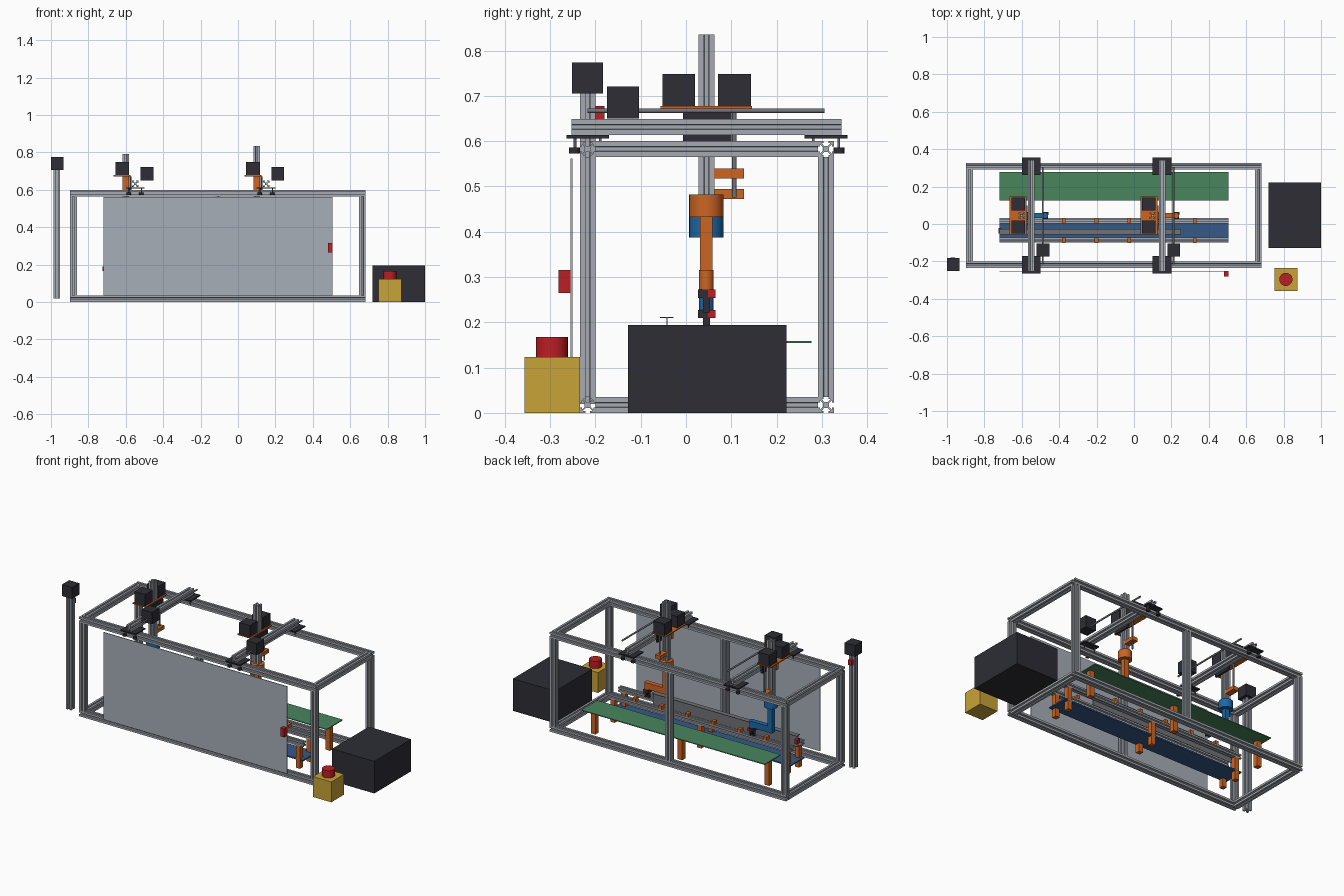
import bpy, bmesh
from mathutils import Matrix, Vector

if "Cube" in bpy.data.objects:
    bpy.data.objects.remove(bpy.data.objects["Cube"], do_unlink=True)


def material(name, rgb):
    m = bpy.data.materials.new(name)
    m.use_nodes = True
    m.diffuse_color = (*rgb, 1)
    m.node_tree.nodes["Principled BSDF"].inputs["Base Color"].default_value = (*rgb, 1)
    return m


ALU = material("aluminium", (0.38, 0.41, 0.45))
PANEL = material("panel grey", (0.39, 0.43, 0.48))
BLACK = material("black", (0.026, 0.026, 0.036))
ORANGE = material("orange", (0.60, 0.13, 0.017))
BLUE = material("arm blue", (0.013, 0.14, 0.38))
BELT = material("belt blue", (0.035, 0.10, 0.24))
GREEN = material("green", (0.065, 0.24, 0.11))
YELLOW = material("yellow", (0.58, 0.37, 0.038))
RED = material("red", (0.51, 0.013, 0.017))
STEEL = material("steel", (0.16, 0.17, 0.19))


def finish(name, bm, mat):
    bmesh.ops.recalc_face_normals(bm, faces=bm.faces)
    me = bpy.data.meshes.new(name)
    bm.to_mesh(me)
    bm.free()
    me.materials.append(mat)
    ob = bpy.data.objects.new(name, me)
    bpy.context.collection.objects.link(ob)
    return ob


def box(name, mat, x, y, z):
    """Box from three (low, high) ranges."""
    bm = bmesh.new()
    bmesh.ops.create_cube(bm, size=1)
    for v in bm.verts:
        v.co = [(lo + hi) / 2 + c * (hi - lo) for c, (lo, hi) in zip(v.co, (x, y, z))]
    return finish(name, bm, mat)


def span(c, half):
    return (c - half, c + half)


def aim(start, end):
    """Matrix taking local z to the line from start to end."""
    a, b = Vector(start), Vector(end)
    d = b - a
    if abs(d.z) > 0.9 * d.length:
        rot = Matrix.Identity(4)
    elif abs(d.x) > abs(d.y):
        rot = Matrix(((0, 0, 1, 0), (1, 0, 0, 0), (0, 1, 0, 0), (0, 0, 0, 1)))
    else:
        rot = Matrix(((0, 1, 0, 0), (0, 0, 1, 0), (1, 0, 0, 0), (0, 0, 0, 1)))
    return Matrix.Translation((a + b) / 2) @ rot, d.length


def rod(name, mat, start, end, r, sides=24):
    mtx, length = aim(start, end)
    bm = bmesh.new()
    bmesh.ops.create_cone(bm, cap_ends=True, segments=sides, radius1=r, radius2=r,
                          depth=length, matrix=mtx)
    for f in bm.faces:
        f.smooth = len(f.verts) == 4
    for e in bm.edges:
        e.smooth = all(f.smooth for f in e.link_faces)
    return finish(name, bm, mat)


# One quarter of the slotted bar section, turned four times
QUARTER = [(1, 1), (.3, 1), (.3, .75), (.6, .75), (.25, .38),
           (-.25, .38), (-.6, .75), (-.3, .75), (-.3, 1)]


def bar(name, start, end, size=0.035):
    mtx, length = aim(start, end)
    h = size / 2
    pts = []
    for turn in range(4):
        for x, y in QUARTER:
            for _ in range(turn):
                x, y = -y, x
            pts.append((x * h, y * h))
    bm = bmesh.new()
    face = bm.faces.new([bm.verts.new((x, y, -length / 2)) for x, y in pts])
    ext = bmesh.ops.extrude_face_region(bm, geom=[face], use_keep_orig=True)
    top = [v for v in ext["geom"] if isinstance(v, bmesh.types.BMVert)]
    bmesh.ops.translate(bm, verts=top, vec=(0, 0, length))
    bmesh.ops.transform(bm, matrix=mtx, verts=bm.verts)
    return finish(name, bm, ALU)


# Main frame
X0, X1, YF, YB, H = -0.897, 0.682, -0.217, 0.309, 0.6
XL, XR, LOW, TOP = X0 + .0175, X1 - .0175, .0175, H - .0175
for z, level in ((LOW, "lower"), (TOP, "upper")):
    for y, side in ((YF, "front"), (YB, "back")):
        bar(f"{level}_{side}_rail", (X0, y, z), (X1, y, z))
    for x, side in ((XL, "right"), (XR, "left")):
        bar(f"{level}_{side}_rail", (x, YF + .0175, z), (x, YB - .0175, z))
for y, side in ((YF, "front"), (YB, "back")):
    for x, pos in ((XL, "right"), ((XL + XR) / 2, "middle"), (XR, "left")):
        bar(f"{side}_{pos}_post", (x, y, .035), (x, y, H - .035))

# Front guard panel and its switch
LONG = (-0.72, 0.505)
box("guard_panel", PANEL, LONG, span(-.253, .002), (.035, .562))
box("guard_switch", RED, (.48, .505), (-.282, -.255), (.265, .315))

# Control cabinet and emergency stop
box("control_cabinet", BLACK, (.718, 1), (-.128, .222), (0, .194))
box("stop_box", YELLOW, (.752, .873), (-.357, -.234), (0, .123))
rod("stop_button", RED, (.812, -.296, .123), (.812, -.296, .167), .035, 32)

# Lift column beside the frame
bar("lift_column", (-.968, -.217, .02), (-.968, -.217, .706))
box("lift_motor", BLACK, (-1, -.932), (-.252, -.183), (.705, .774))
box("lift_sensor", RED, span(-.968, .012), (-.2, -.18), (.648, .677))

# Green work table
box("table_top", GREEN, LONG, (.125, .277), (.154, .159))
for x in (-.69, -.11, .47):
    box("table_leg", ORANGE, span(x, .015), span(.2, .015), (0, .154))

# Conveyor: rails, legs, clips, belt and centre fence
box("belt", BELT, LONG, (-.1, .031), (.05, .058))
for y in (-.086, .017):
    bar("conveyor_rail", (LONG[0], y, .15), (LONG[1], y, .15), .028)
    for x in (-.69, -.11, .47):
        box("conveyor_leg", ORANGE, span(x, .014), span(y, .014), (0, .136))
    for i in range(6):
        box("conveyor_clip", ORANGE, span(-.55 + i * .175, .01), span(y, .015), (.163, .185))
box("fence_web", STEEL, (-.72, .25), span(-.042, .0015), (.14, .21))
box("fence_cap", STEEL, (-.72, .25), (-.057, -.028), (.209, .212))
box("conveyor_sensor", RED, (-.725, -.708), (-.052, -.022), (.165, .19))


def gantry(gx, drop, paint):
    """Bridge, drives and arm; drop lowers the column and arm."""
    cx, cy, mx = gx - .05, .045, gx - .07
    bar("bridge_beam", (gx, -.253, .631), (gx, .343, .631))
    # Roller carriages
    for y, out in ((YF, -1), (YB, 1)):
        box("carriage_plate", BLACK, span(gx, .05), span(y, .047), (.606, .613))
        for sx in (-.034, .034):
            for off in (.028, -.028):
                wy = y + off
                rod("roller_pin", STEEL, (gx + sx, wy, .58), (gx + sx, wy, .61), .003, 12)
            wy = y + out * .029
            rod("roller", BLACK, (gx + sx, wy, .573), (gx + sx, wy, .586), .012)
    # Cross drive
    rod("cross_screw", STEEL, (gx + .062, -.217, .667), (gx + .062, .306, .667), .005, 16)
    box("cross_motor", BLACK, (gx + .028, gx + .097), (-.174, -.104), (.65, .721))
    # Slide with its two motors
    box("slide_plate", BLACK, (gx - .031, gx - .019), (-.007, .1), (.6, .671))
    box("slide_bracket", ORANGE, span(cx, .018), (0, .022), (.6, .672))
    box("motor_plate", ORANGE, span(mx, .045), (-.056, .146), (.672, .678))
    for y in (-.016, .107):
        box("slide_motor", BLACK, span(mx, .036), span(y, .036), (.678, .748))
    bar("slide_column", (cx, cy, .48 - drop), (cx, cy, .835 - drop))
    rod("lift_screw", STEEL, (cx, .107, .475), (cx, .107, .672), .005, 16)
    box("screw_nut", ORANGE, span(cx, .018), (.062, .128), (.517 - drop, .539 - drop))
    # Arm with wrist and gripper
    z, tip = .432 - drop, gx + .075
    rod("arm_flange", paint, (cx, cy, z), (cx, cy, z + .05), .038, 32)
    box("upper_arm", paint, span(cx, .015), span(cy, .014), (z - .155, z))
    box("forearm", paint, (cx - .015, tip), span(cy, .014), (z - .155, z - .117))
    rod("wrist", paint, (tip, cy, z - .162), (tip, cy, z - .117), .016)
    box("gripper_body", BLACK, span(tip, .016), span(cy, .019), (z - .178, z - .16))
    for s in (-1, 1):
        box("gripper_finger", BLACK, span(tip + s * .01, .004), span(cy, .008),
            (z - .21, z - .178))
    box("gripper_sensor", RED, (tip + .008, tip + .018), (cy + .004, cy + .02),
        (z - .178, z - .16))


gantry(.15, 0, ORANGE)
gantry(-.55, .045, BLUE)
